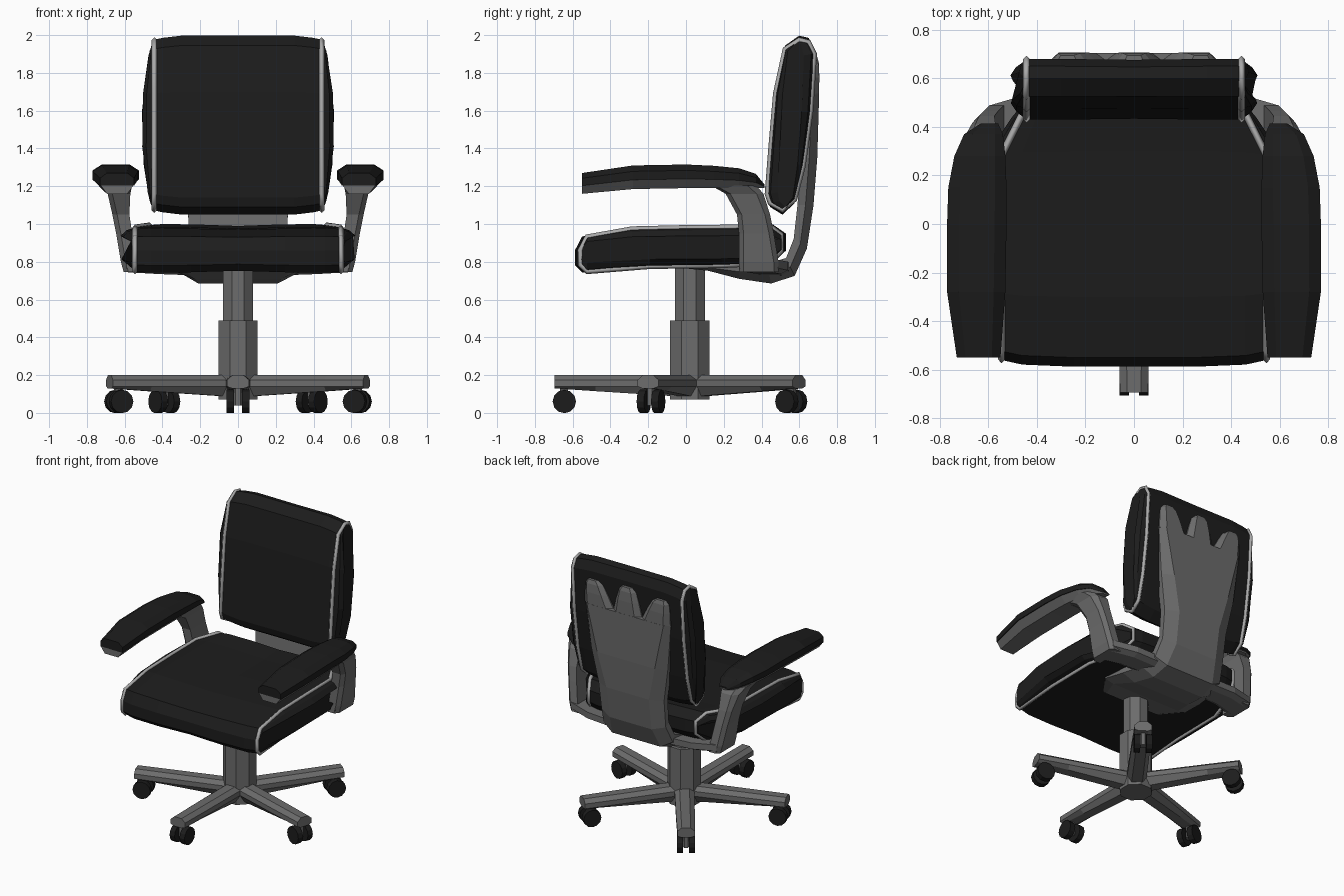
import bpy, bmesh, math
from mathutils import Matrix

if "Cube" in bpy.data.objects:
    bpy.data.objects.remove(bpy.data.objects["Cube"])


def material(name, v):
    m = bpy.data.materials.new(name)
    m.diffuse_color = (v, v, v, 1)
    m.use_nodes = True
    m.node_tree.nodes["Principled BSDF"].inputs["Base Color"].default_value = m.diffuse_color
    return m


BLACK = material("black fabric", 0.0118)
GREY = material("grey plastic", 0.15)
PIPE = material("light grey piping", 0.40)
RUBBER = material("black wheel", 0.0118)


def add_object(name, mesh, mat, mirror=False):
    ob = bpy.data.objects.new(name, mesh)
    bpy.context.collection.objects.link(ob)
    mesh.materials.append(mat)
    if mirror:
        ob.modifiers.new("mirror", 'MIRROR').use_mirror_merge = False
    return ob


def finish(name, bm, mat, mirror=False):
    mesh = bpy.data.meshes.new(name)
    bm.to_mesh(mesh)
    bm.free()
    return add_object(name, mesh, mat, mirror)


def loft(name, sections, mat, mirror=False, matrix=None):
    """Skin a row of equal-sized rings and cap both ends."""
    bm = bmesh.new()
    rings = [[bm.verts.new(p) for p in s] for s in sections]
    n = len(rings[0])
    for a, b in zip(rings, rings[1:]):
        for i in range(n):
            j = (i + 1) % n
            bm.faces.new((a[i], a[j], b[j], b[i]))
    bm.faces.new(rings[0])
    bm.faces.new(rings[-1])
    bmesh.ops.recalc_face_normals(bm, faces=bm.faces[:])
    if matrix:
        bm.transform(matrix)
    return finish(name, bm, mat, mirror)


def cylinder(name, radius, depth, sides, matrix, mat):
    bm = bmesh.new()
    bmesh.ops.create_cone(bm, cap_ends=True, segments=sides, radius1=radius,
                          radius2=radius, depth=depth, matrix=matrix)
    return finish(name, bm, mat)


def piping(name, points, radius=0.015):
    """Closed bead along a seam, on both sides."""
    cu = bpy.data.curves.new(name, 'CURVE')
    cu.dimensions = '3D'
    cu.bevel_depth = radius
    cu.bevel_resolution = 0
    sp = cu.splines.new('POLY')
    sp.points.add(len(points) - 1)
    for q, p in zip(sp.points, points):
        q.co = (*p, 1)
    sp.use_cyclic_u = True
    tmp = bpy.data.objects.new(name + "_path", cu)
    bpy.context.collection.objects.link(tmp)
    dg = bpy.context.evaluated_depsgraph_get()
    mesh = bpy.data.meshes.new_from_object(tmp.evaluated_get(dg))
    bpy.data.objects.remove(tmp)
    mesh.materials.clear()
    add_object(name, mesh, PIPE, True)


def cushion(name, profile, centre, rings, seam, taper, bulge):
    """Side profile swept across x; sides bulge out in the middle; piped seams.
    Rings are (x, side bulge, y scale, z scale)."""
    cy, cz = centre

    def ring(x, e, sy, sz):
        return [(x * taper(y) + e * bulge(y, z), cy + (y - cy) * sy, cz + (z - cz) * sz)
                for y, z in profile]
    half = [ring(*r) for r in rings]
    other = [[(-x, y, z) for x, y, z in s] for s in half[:0:-1]]
    loft(name, other + half, BLACK)
    piping(name + "_piping", ring(*seam))


def hump(v, low, high):
    """0 at both ends, 1 in the middle."""
    t = min(1, max(0, (v - low) / (high - low)))
    return max(0, math.sin(math.pi * t)) ** .6


# Seat cushion, narrowing at the back
seat = [(-.55, .742), (-.588, .78), (-.588, .86), (-.55, .935), (-.3, .978), (0, .985),
        (.3, .988), (.46, 1.0), (.53, .95), (.53, .86), (.46, .79), (.2, .777), (-.2, .772)]
cushion("seat", seat, (0, .87),
        [(0, 0, 1, .92), (.25, 0, 1, .98), (.46, 0, .985, 1), (.54, 0, .955, .96),
         (.545, .045, .955, .84), (.548, .075, .95, .58)],
        (.545, 0, .95, .95), lambda y: 1 - max(0, y - .32), lambda y, z: hump(y, -.59, .56))

# Backrest cushion
back = [(.445, 1.09), (.43, 1.14), (.45, 1.4), (.475, 1.7), (.525, 1.945), (.60, 1.997),
        (.65, 1.985), (.68, 1.92), (.66, 1.6), (.62, 1.3), (.575, 1.11), (.51, 1.05)]
cushion("backrest", back, (.555, 1.53),
        [(0, 0, .97, 1), (.3, 0, 1, 1), (.40, 0, 1, .975), (.44, 0, 1, .955),
         (.443, .045, .86, .945), (.445, .065, .55, .93)],
        (.443, 0, .99, .95), lambda y: 1, lambda y, z: hump(z, 1.04, 2.0))

# Spine: curved plate running under the seat and up the back
# (half width, inner y, inner z, outer y, outer z, share of width on the outside)
spine = [(.24, -.03, .785, -.03, .768, .9), (.35, .12, .785, .12, .752, .8),
         (.33, .28, .785, .28, .71, .7), (.30, .43, .79, .45, .685, .7),
         (.28, .53, .82, .575, .725, .7), (.26, .57, .92, .64, .87, .65),
         (.265, .59, 1.1, .675, 1.1, .65), (.31, .61, 1.35, .695, 1.35, .75),
         (.345, .63, 1.69, .705, 1.69, .9)]


def spine_ring(w, yi, zi, yo, zo, k):
    ym, zm = yi + (yo - yi) * .5, zi + (zo - zi) * .5
    return [(-w, yi, zi), (w, yi, zi), (w, ym, zm), (w * k, yo, zo),
            (-w * k, yo, zo), (-w, ym, zm)]


loft("spine", [spine_ring(*s) for s in spine], GREY)


# Three fingers at the top of the spine
def finger(x0, x1, top):
    rings = []
    for t, w, y in ((0, .115, .704), (.5, .09, .706), (.85, .068, .703), (1, .042, .695)):
        x, z = x0 + (x1 - x0) * t, 1.685 + (top - 1.685) * t
        rings.append([(x - w, .635, z), (x + w, .635, z), (x + w, y - .03, z),
                      (x + w * .65, y, z), (x - w * .65, y, z), (x - w, y - .03, z)])
    return rings


loft("middle_finger_support", finger(0, 0, 1.885), GREY)
loft("side_finger_support", finger(.23, .275, 1.865), GREY, True)


# Arm posts and the bars joining them to the spine
def slab(x0, x1, y0, y1, z):
    c, d = .025, .3 * (x1 - x0)
    return [(x0, y0, z), (x1 - c, y0, z), (x1, y0 + c, z), (x1, y1 - d, z), (x1 - d, y1, z), (x0, y1, z)]


posts = [(.53, .605, .28, .49, .745), (.535, .62, .28, .49, .80), (.56, .645, .28, .465, .95),
         (.575, .665, .27, .445, 1.05), (.57, .69, .21, .41, 1.16), (.56, .715, .13, .37, 1.205)]
loft("arm_post", [slab(*p) for p in posts], GREY, True)
bars = [(.15, .37, .55, .725, .79), (.42, .34, .54, .735, .80), (.59, .28, .49, .745, .81)]
loft("arm_bar", [[(x, a, z0 + .02), (x, a + .04, z0), (x, b - .04, z0), (x, b, z0 + .02), (x, b, z1), (x, a, z1)]
                 for x, a, b, z0, z1 in bars], GREY, True)


# Armrests: grey base below a black pad (y, x0, x1, bottom, top)
arms = [(-.55, .55, .73, 1.16, 1.27), (-.28, .53, .77, 1.185, 1.31), (0, .525, .77, 1.19, 1.315),
        (.15, .525, .765, 1.19, 1.308), (.28, .53, .74, 1.19, 1.295),
        (.37, .54, .70, 1.19, 1.265), (.415, .56, .63, 1.19, 1.21)]


def arm_rings(levels):
    """levels: (inset share, height share) up one side."""
    out = []
    for y, x0, x1, zb, zt in arms:
        pts = [(i * (x1 - x0), zb + h * (zt - zb)) for i, h in levels]
        out.append([(x1 - i, y, z) for i, z in pts] + [(x0 + i, y, z) for i, z in reversed(pts)])
    return out


loft("armrest_base", arm_rings([(.2, 0), (.02, .4)]), GREY, True)
loft("armrest_pad", arm_rings([(0, .39), (0, .75), (.2, 1)]), BLACK, True)

# Column
CY = .02
turn = Matrix.Rotation(math.pi / 8, 4, 'Z')
cylinder("lower_column", .113, .42, 8, Matrix.Translation((0, CY, .28)) @ turn, GREY)
cylinder("upper_column", .086, .32, 8, Matrix.Translation((0, CY, .63)) @ turn, GREY)


# Five-spoke base with twin-wheel casters
def spoke_ring(r, w, low):
    return [(r, -w * .55, low), (r, w * .55, low), (r, w, .14), (r, w, .175),
            (r, w * .5, .2), (r, -w * .5, .2), (r, -w, .175), (r, -w, .14)]


for k in range(5):
    place = Matrix.Translation((0, CY, 0)) @ Matrix.Rotation(math.radians(-90 + 72 * k), 4, 'Z')
    loft("spoke", [spoke_ring(.03, .066, .085), spoke_ring(.5, .062, .115), spoke_ring(.715, .058, .13)],
         GREY, matrix=place)
    cylinder("caster_stem", .024, .11, 6, place @ Matrix.Translation((.665, 0, .095)), GREY)
    for s in (-1, 1):
        cylinder("caster_wheel", .062, .04, 12, place @ Matrix.Translation((.664, s * .04, .0605))
                 @ Matrix.Rotation(math.pi / 2, 4, 'X'), RUBBER)
